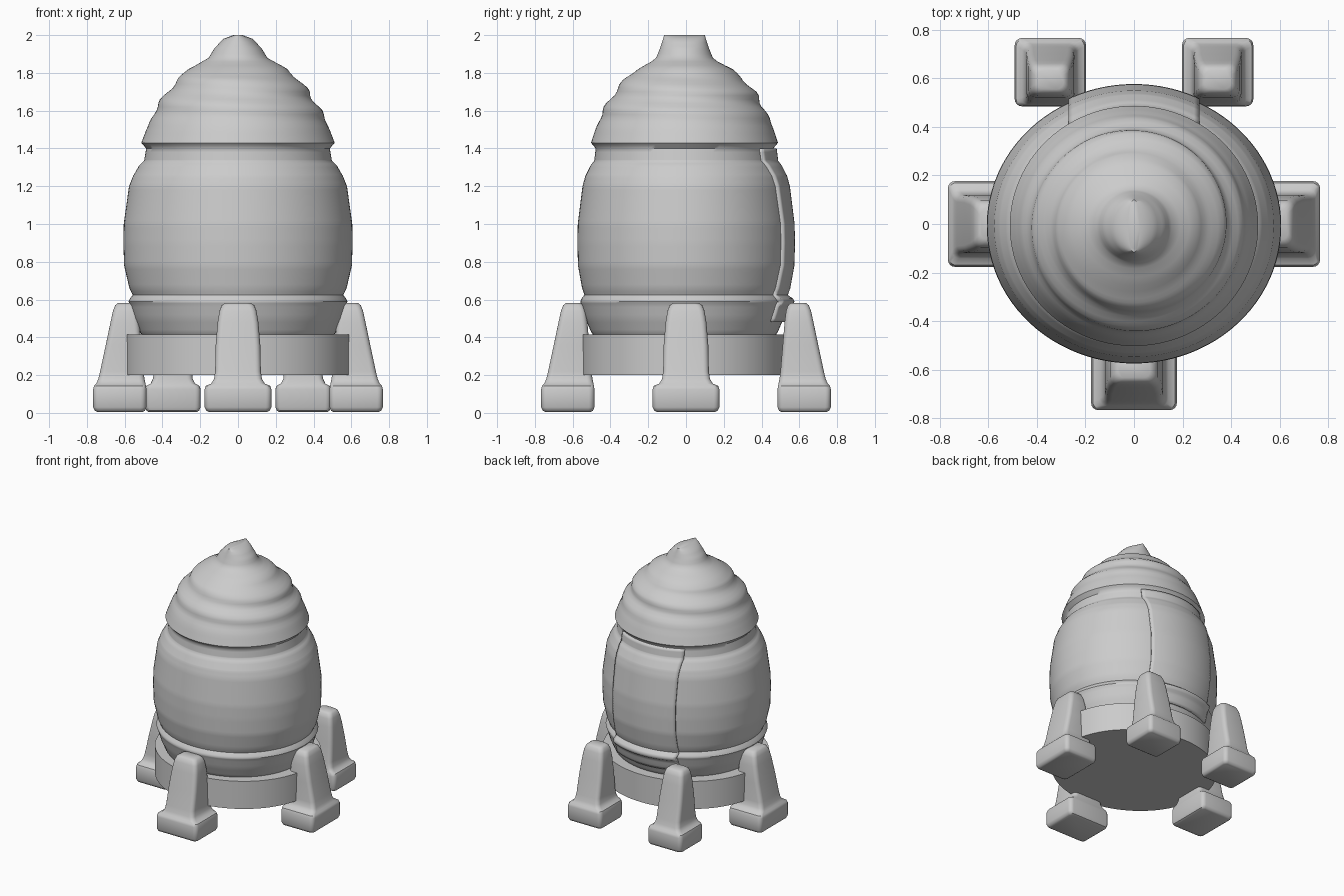
import bpy, bmesh, math

if "Cube" in bpy.data.objects:
    bpy.data.objects.remove(bpy.data.objects["Cube"])

grey = bpy.data.materials.new("plain_grey")
grey.diffuse_color = (0.6, 0.6, 0.6, 1)
grey.use_nodes = True
grey.node_tree.nodes["Principled BSDF"].inputs["Base Color"].default_value = grey.diffuse_color

# hull profile: height, half width in x, half width in y
PROFILE = [
    (0.40, 0.50, 0.475), (0.43, 0.52, 0.495), (0.50, 0.55, 0.525), (0.57, 0.57, 0.545),
    (0.59, 0.58, 0.552), (0.605, 0.572, 0.545), (0.625, 0.558, 0.530), (0.66, 0.575, 0.542),
    (0.78, 0.603, 0.564), (0.90, 0.607, 0.567), (1.00, 0.605, 0.565), (1.20, 0.577, 0.540),
    (1.255, 0.555, 0.525), (1.31, 0.523, 0.497), (1.335, 0.497, 0.478), (1.40, 0.486, 0.470),
    (1.43, 0.512, 0.495), (1.50, 0.485, 0.472), (1.60, 0.440, 0.430), (1.70, 0.375, 0.370),
    (1.77, 0.312, 0.310), (1.82, 0.262, 0.250), (1.86, 0.190, 0.175), (1.88, 0.155, 0.150),
    (1.93, 0.125, 0.130), (1.98, 0.078, 0.113), (2.00, 0.025, 0.108)]
CY = -0.008


def radii(z):
    for (z0, a0, b0), (z1, a1, b1) in zip(PROFILE, PROFILE[1:]):
        if z <= z1:
            t = max(0, (z - z0) / (z1 - z0))
            return a0 + (a1 - a0) * t, b0 + (b1 - b0) * t
    return PROFILE[-1][1:]


def add_object(name, bm, angle=35):
    bmesh.ops.recalc_face_normals(bm, faces=bm.faces)
    me = bpy.data.meshes.new(name)
    bm.to_mesh(me)
    bm.free()
    me.materials.append(grey)
    ob = bpy.data.objects.new(name, me)
    bpy.context.collection.objects.link(ob)
    bpy.ops.object.select_all(action='DESELECT')
    ob.select_set(True)
    bpy.context.view_layer.objects.active = ob
    bpy.ops.object.shade_smooth_by_angle(angle=math.radians(angle))
    return ob


def loft(name, rings, angle=35):
    bm = bmesh.new()
    rows = [[bm.verts.new(p) for p in ring] for ring in rings]
    for a, b in zip(rows, rows[1:]):
        for i in range(len(a)):
            j = (i + 1) % len(a)
            bm.faces.new((a[i], a[j], b[j], b[i]))
    bm.faces.new(rows[0])
    bm.faces.new(rows[-1])
    return add_object(name, bm, angle)


def hull_ring(z, n=96):
    rx, ry = radii(z)
    # spiral ripple that fades out at both ends of the nose
    fade = math.sin(math.pi * min(1, max(0, (z - 1.52) / 0.34)))
    ring = []
    for i in range(n):
        a = 2 * math.pi * i / n
        r = 0.013 * fade * math.sin(2 * math.pi * z / 0.13 + a)
        ring.append(((rx + r) * math.cos(a), CY + (ry + r) * math.sin(a), z))
    return ring


# hull with swirled nose and wedge tip
levels = sorted({round(0.40 + 0.02 * i, 3) for i in range(81)} | {p[0] for p in PROFILE})
loft("hull", [hull_ring(z) for z in levels], 50)

# base drum
loft("base_drum", [[(0.6 * math.cos(2 * math.pi * i / 96), 0.555 * math.sin(2 * math.pi * i / 96), z)
                    for i in range(96)] for z in (0.2, 0.415)])

# curved rear hatch, standing just proud of the hull
bm = bmesh.new()
grid = []
zs = [z for z in levels if 0.47 <= z <= 1.40]
for z in zs:
    rx, ry = radii(z)
    flare = 0.018 + (0.012 if 0.56 < z < 0.61 else 0)
    row = []
    for i in range(25):
        x = -0.27 + 0.54 * i / 24
        row.append(bm.verts.new((x, CY + ry * math.sqrt(1 - (x / rx) ** 2) + flare, z)))
    grid.append(row)
for a, b in zip(grid, grid[1:]):
    for i in range(24):
        bm.faces.new((a[i + 1], a[i], b[i], b[i + 1]))
hatch = add_object("rear_hatch", bm, 50)
solid = hatch.modifiers.new("thickness", 'SOLIDIFY')
solid.thickness = 0.035
solid.offset = 0 if sum(p.normal.y for p in hatch.data.polygons) == 0 else (
    -1 if sum(p.normal.y for p in hatch.data.polygons) > 0 else 1)


def rounded_rect(hw, v0, v1, r, z):
    pts = []
    for cx, cy, start in ((hw - r, v1 - r, 0), (r - hw, v1 - r, 90),
                          (r - hw, v0 + r, 180), (hw - r, v0 + r, 270)):
        for k in range(5):
            a = math.radians(start + 22.5 * k)
            pts.append((cx + r * math.cos(a), cy + r * math.sin(a), z))
    return pts


# leg sections: height, half width, inner and outer reach, corner radius
LEG = [(0.005, 0.155, 0.505, 0.745, 0.02), (0.012, 0.168, 0.492, 0.758, 0.025),
       (0.03, 0.177, 0.485, 0.767, 0.03), (0.125, 0.177, 0.485, 0.767, 0.03),
       (0.143, 0.170, 0.487, 0.762, 0.03), (0.155, 0.142, 0.490, 0.750, 0.03),
       (0.18, 0.127, 0.495, 0.740, 0.03), (0.22, 0.121, 0.500, 0.730, 0.03),
       (0.36, 0.118, 0.512, 0.700, 0.03), (0.48, 0.108, 0.522, 0.675, 0.03),
       (0.54, 0.098, 0.530, 0.662, 0.03), (0.57, 0.086, 0.540, 0.650, 0.03),
       (0.582, 0.066, 0.555, 0.635, 0.03)]


def leg(name, turn, shift_x=0.0, width=1.0):
    c, s = math.cos(turn), math.sin(turn)
    rings = []
    for z, hw, v0, v1, r in LEG:
        rings.append([(c * x - s * y + shift_x, s * x + c * y, pz)
                      for x, y, pz in rounded_rect(hw * width, v0, v1, r, z)])
    loft(name, rings, 40)


# five legs: front, two sides, two rear
leg("front_leg", math.pi)
for side, label in ((1, "right"), (-1, "left")):
    leg("side_leg_" + label, -side * math.pi / 2)
    leg("rear_leg_" + label, 0, side * 0.345, 0.83)
